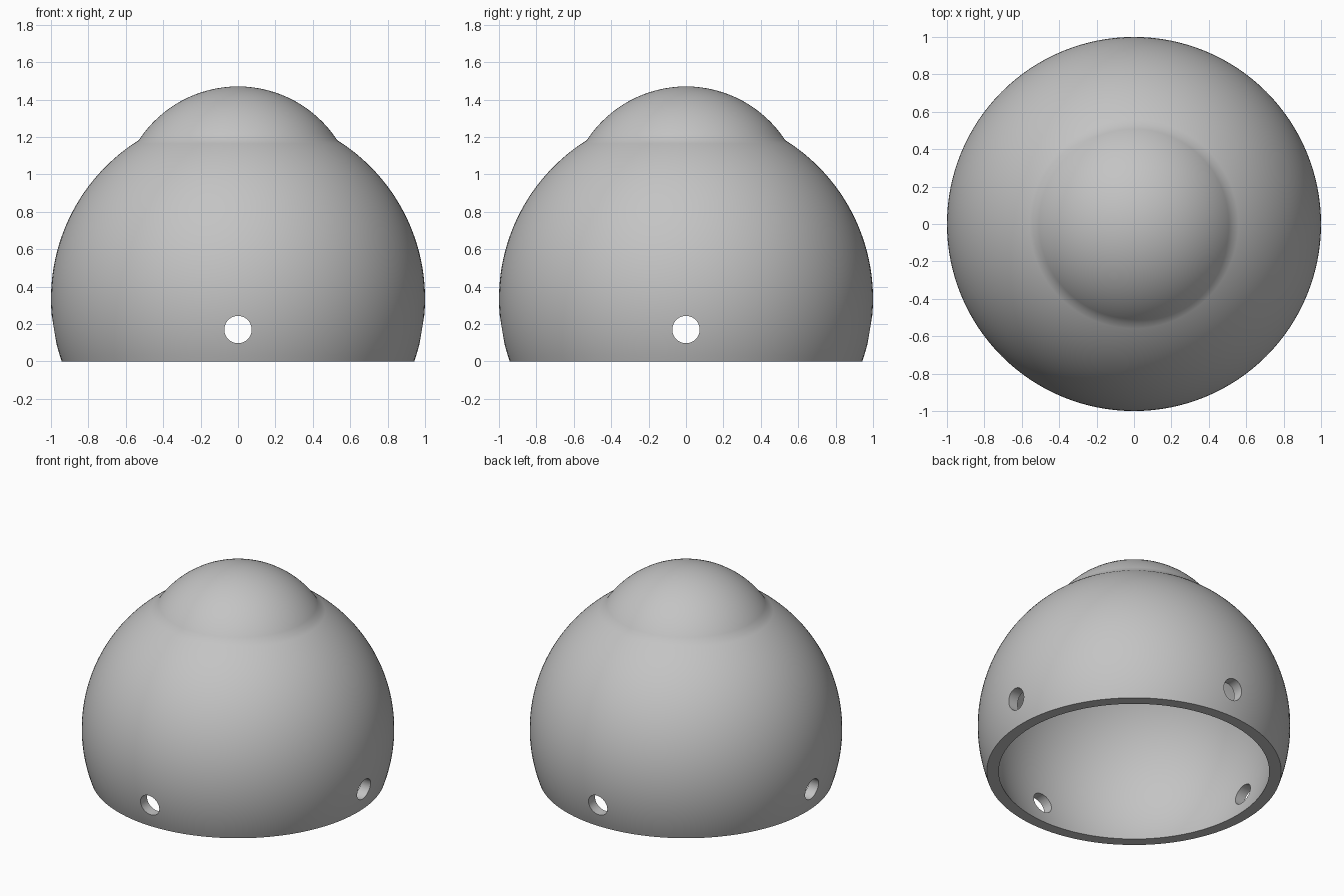
import bpy
import bmesh
from math import sin, cos, asin, acos, pi, radians, sqrt
from mathutils import Matrix

cube = bpy.data.objects.get("Cube")
if cube:
    bpy.data.objects.remove(cube)

SEGMENTS = 128
CENTRE = 0.335       # height of the main sphere's centre
OUTER, INNER = 1.0, 0.928
SEAM = 0.53          # radius where the raised cap meets the dome
TOP = 1.47

grey = bpy.data.materials.new("plain grey")
grey.use_nodes = True
colour = (0.55, 0.55, 0.55, 1)
grey.diffuse_color = colour
grey.node_tree.nodes["Principled BSDF"].inputs["Base Color"].default_value = colour


def arc(radius, centre, start, end, steps):
    """Profile points (r, z); angles are measured from straight up."""
    angles = [start + (end - start) * i / steps for i in range(steps + 1)]
    return [(radius * sin(a), centre + radius * cos(a)) for a in angles]


def add_object(name, bm):
    mesh = bpy.data.meshes.new(name)
    bm.to_mesh(mesh)
    bm.free()
    obj = bpy.data.objects.new(name, mesh)
    bpy.context.collection.objects.link(obj)
    mesh.materials.append(grey)
    return obj


# Profile: raised cap, outer dome, flat rim, inner dome
seam_z = CENTRE + sqrt(OUTER ** 2 - SEAM ** 2)
rise = TOP - seam_z
cap_radius = (SEAM ** 2 + rise ** 2) / (2 * rise)
profile = arc(cap_radius, TOP - cap_radius, 0, asin(SEAM / cap_radius), 16)
profile += arc(OUTER, CENTRE, asin(SEAM / OUTER), acos(-CENTRE / OUTER), 40)[1:]
profile += arc(INNER, CENTRE, acos(-CENTRE / INNER), 0, 48)

# Domed shell, lathed from the profile
bm = bmesh.new()
verts = [bm.verts.new((r, 0, z)) for r, z in profile]
edges = [bm.edges.new(pair) for pair in zip(verts, verts[1:])]
bmesh.ops.spin(bm, geom=verts + edges, cent=(0, 0, 0), axis=(0, 0, 1),
               angle=2 * pi, steps=SEGMENTS, use_duplicate=False)
bmesh.ops.remove_doubles(bm, verts=bm.verts, dist=0.0001)
bmesh.ops.recalc_face_normals(bm, faces=bm.faces)
shell = add_object("domed_shell", bm)

# Four mounting holes, drilled by two crossing rods
for name, axis in (("side_hole_cutter", "Y"), ("front_hole_cutter", "X")):
    bm = bmesh.new()
    matrix = Matrix.Translation((0, 0, 0.17)) @ Matrix.Rotation(pi / 2, 4, axis)
    bmesh.ops.create_cone(bm, cap_ends=True, segments=48, radius1=0.073,
                          radius2=0.073, depth=3, matrix=matrix)
    cutter = add_object(name, bm)
    cutter.hide_render = True
    cutter.hide_set(True)
    cut = shell.modifiers.new(name, "BOOLEAN")
    cut.operation = "DIFFERENCE"
    cut.solver = "EXACT"
    cut.object = cutter

# Apply the holes, then smooth everything but the rim and hole edges
bpy.ops.object.select_all(action="DESELECT")
shell.select_set(True)
bpy.context.view_layer.objects.active = shell
for modifier in list(shell.modifiers):
    bpy.ops.object.modifier_apply(modifier=modifier.name)
for cutter in [o for o in bpy.data.objects if o.name.endswith("hole_cutter")]:
    bpy.data.objects.remove(cutter)
bpy.ops.object.shade_smooth_by_angle(angle=radians(35))
